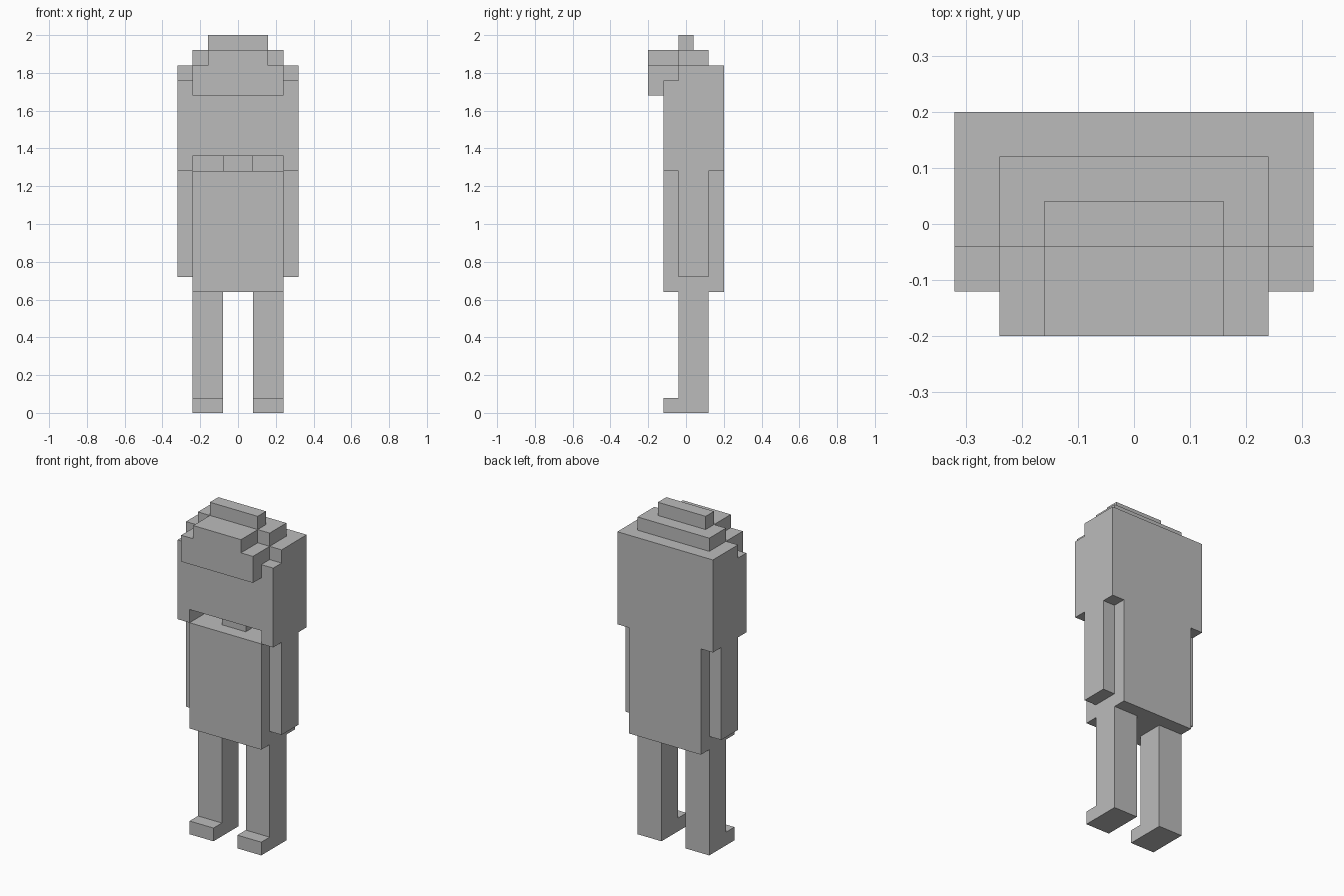
import bpy
import bmesh
from mathutils import Vector

U = 0.08  # edge of one block; all parts are measured in blocks

cube = bpy.data.objects.get("Cube")
if cube:
    bpy.data.objects.remove(cube, do_unlink=True)

grey = bpy.data.materials.new("plain_grey")
grey.use_nodes = True
grey.diffuse_color = (0.5, 0.5, 0.5, 1)
shader = next(n for n in grey.node_tree.nodes if n.type == 'BSDF_PRINCIPLED')
shader.inputs["Base Color"].default_value = grey.diffuse_color


def part(name, *boxes):
    """Make one object from boxes given as (low corner, high corner) in blocks."""
    bm = bmesh.new()
    for low, high in boxes:
        low, high = Vector(low), Vector(high)
        verts = bmesh.ops.create_cube(bm, size=1)["verts"]
        for v in verts:
            v.co = (low + high) / 2 + v.co * (high - low)
    bmesh.ops.scale(bm, vec=(U, U, U), verts=bm.verts)
    mesh = bpy.data.meshes.new(name)
    bm.to_mesh(mesh)
    bm.free()
    mesh.materials.append(grey)
    obj = bpy.data.objects.new(name, mesh)
    bpy.context.collection.objects.link(obj)
    return obj


def pair(name, *boxes):
    """Make the left part and its mirror image on the right."""
    part("left_" + name, *boxes)
    part("right_" + name, *[((-h[0], l[1], l[2]), (-l[0], h[1], h[2]))
                            for l, h in boxes])


# Legs with feet, and arms
pair("leg", ((1, -.5, 1), (3, 1.5, 8)))
pair("foot", ((1, -1.5, 0), (3, 1.5, 1)))
pair("arm", ((3, -.5, 9), (4, 1.5, 16)))

# Torso and neck
part("torso", ((-3, -1.5, 8), (3, 2.5, 16)))
part("neck", ((-1, -.5, 16), (1, 1.5, 17)))

# Head, open under the chin, with side and back hair
part("head", ((-3, -1.5, 17), (3, 2.5, 23)))
part("back_hair", ((-3, 1.5, 16), (3, 2.5, 17)))
pair("side_hair",
     ((3, -1.5, 16), (4, -.5, 22)),
     ((3, -.5, 16), (4, 2.5, 23)))

# Brow overhang and stepped crown
part("brow",
     ((-3, -2.5, 21), (3, -1.5, 23)),
     ((-2, -2.5, 23), (2, -.5, 24)))
part("crown", ((-3, -.5, 23), (3, 1.5, 24)))
part("crest", ((-2, -.5, 24), (2, .5, 25)))
